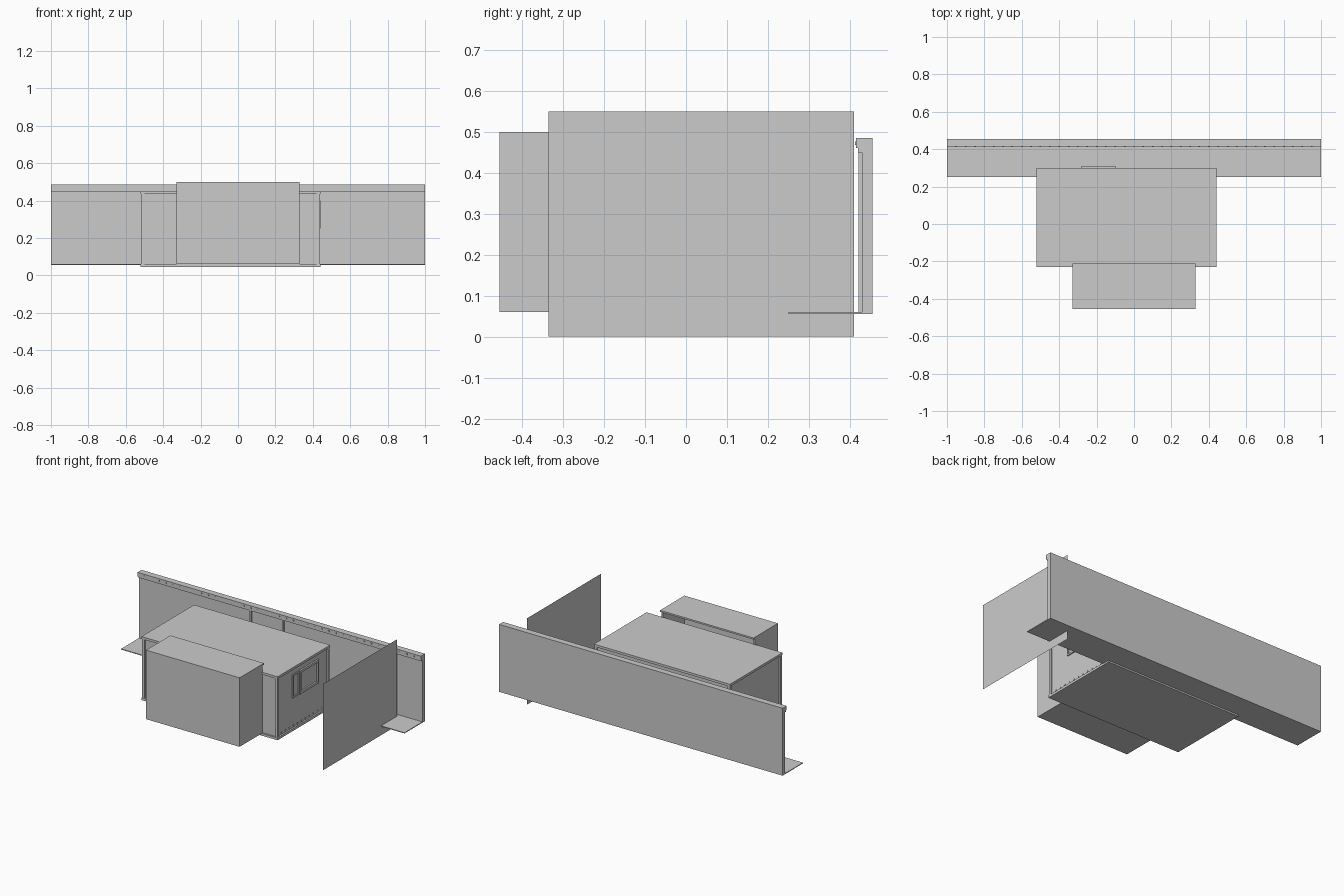
import bpy
import bmesh
from mathutils import Matrix, Vector

old = bpy.data.objects.get("Cube")
if old:
    bpy.data.objects.remove(old, do_unlink=True)

grey = bpy.data.materials.new("plain_grey")
grey.use_nodes = True
grey.diffuse_color = (0.6, 0.6, 0.6, 1)
grey.node_tree.nodes["Principled BSDF"].inputs["Base Color"].default_value = (0.6, 0.6, 0.6, 1)


def finish(name, bm):
    mesh = bpy.data.meshes.new(name)
    bm.to_mesh(mesh)
    bm.free()
    mesh.materials.append(grey)
    obj = bpy.data.objects.new(name, mesh)
    bpy.context.collection.objects.link(obj)
    return obj


def add_box(bm, x, y, z):
    """Add a box given its (low, high) range on each axis."""
    size = Vector((x[1] - x[0], y[1] - y[0], z[1] - z[0]))
    mid = Vector((sum(x), sum(y), sum(z))) / 2
    bmesh.ops.create_cube(bm, size=1, matrix=Matrix.Translation(mid) @ Matrix.Diagonal(size.to_4d()))


def boxes(name, *ranges):
    bm = bmesh.new()
    for r in ranges:
        add_box(bm, *r)
    return finish(name, bm)


def side_frame(name, x, y, z, w):
    """Rectangular frame of bars lying on a side wall."""
    boxes(name,
          (x, y, (z[0], z[0] + w)), (x, y, (z[1] - w, z[1])),
          (x, (y[0], y[0] + w), (z[0] + w, z[1] - w)),
          (x, (y[1] - w, y[1]), (z[0] + w, z[1] - w)))


# Long rear wall with its cap, ledge and door posts
full = (-1, 1)
boxes("rear_wall", (full, (0.43, 0.455), (0.06, 0.46)))
boxes("wall_cap", (full, (0.415, 0.455), (0.46, 0.485)))
boxes("wall_cap_trim", (full, (0.42, 0.43), (0.45, 0.46)))
boxes("floor_ledge", (full, (0.25, 0.455), (0.055, 0.06)))
boxes("wall_posts", *[((x - 0.006, x + 0.006), (0.421, 0.43), (0.06, 0.45)) for x in (-0.21, 0.02)])

# Small fixings along the cap
boxes("cap_fixings", *[((i / 20 - 0.004, i / 20 + 0.004), (0.413, 0.415), (0.468, 0.476))
                       for i in range(-19, 20)])

# Main cabin: base, walls, corner posts and roof
cabin_x, cabin_y = (-0.52, 0.44), (-0.23, 0.3)
boxes("cabin_base", (cabin_x, cabin_y, (0.045, 0.06)))
boxes("cabin_walls", ((-0.51, 0.43), (-0.22, 0.29), (0.06, 0.435)))
boxes("cabin_roof", (cabin_x, cabin_y, (0.435, 0.45)))
boxes("corner_posts", *[(x, y, (0.06, 0.435))
                        for x in ((-0.518, -0.5), (0.42, 0.438))
                        for y in ((-0.228, -0.21), (0.28, 0.298))])
boxes("base_fixings", *[((0.43, 0.433), (y / 100, y / 100 + 0.008), (0.068, 0.076))
                        for y in range(-18, 28, 4)])

# Side window: narrow panel beside a larger frame
side_frame("narrow_window_frame", (0.43, 0.436), (-0.07, 0.0), (0.25, 0.4), 0.01)
side_frame("wide_window_frame", (0.43, 0.44), (0.0, 0.19), (0.25, 0.4), 0.014)

# Back door frame
boxes("back_door_frame",
      ((-0.28, -0.265), (0.29, 0.31), (0.06, 0.4)),
      ((-0.115, -0.1), (0.29, 0.31), (0.06, 0.4)),
      ((-0.265, -0.115), (0.29, 0.31), (0.385, 0.4)))

# Front porch: a shell left open towards the cabin
porch_x = (-0.33, 0.33)
porch_y = (-0.455, -0.225)
boxes("porch_roof", (porch_x, (-0.455, -0.21), (0.49, 0.5)))
boxes("porch_floor", (porch_x, porch_y, (0.06, 0.07)))
boxes("porch_front", (porch_x, (-0.455, -0.443), (0.07, 0.49)))
boxes("porch_sides", *[(x, (-0.443, -0.225), (0.07, 0.49))
                       for x in ((-0.33, -0.32), (0.32, 0.33))])

# Free-standing sheet beside the cabin
bm = bmesh.new()
corners = [(-0.335, 0), (0.41, 0), (0.41, 0.55), (-0.335, 0.55)]
bm.faces.new([bm.verts.new((0.835, y, z)) for y, z in corners])
finish("side_sheet", bm)
